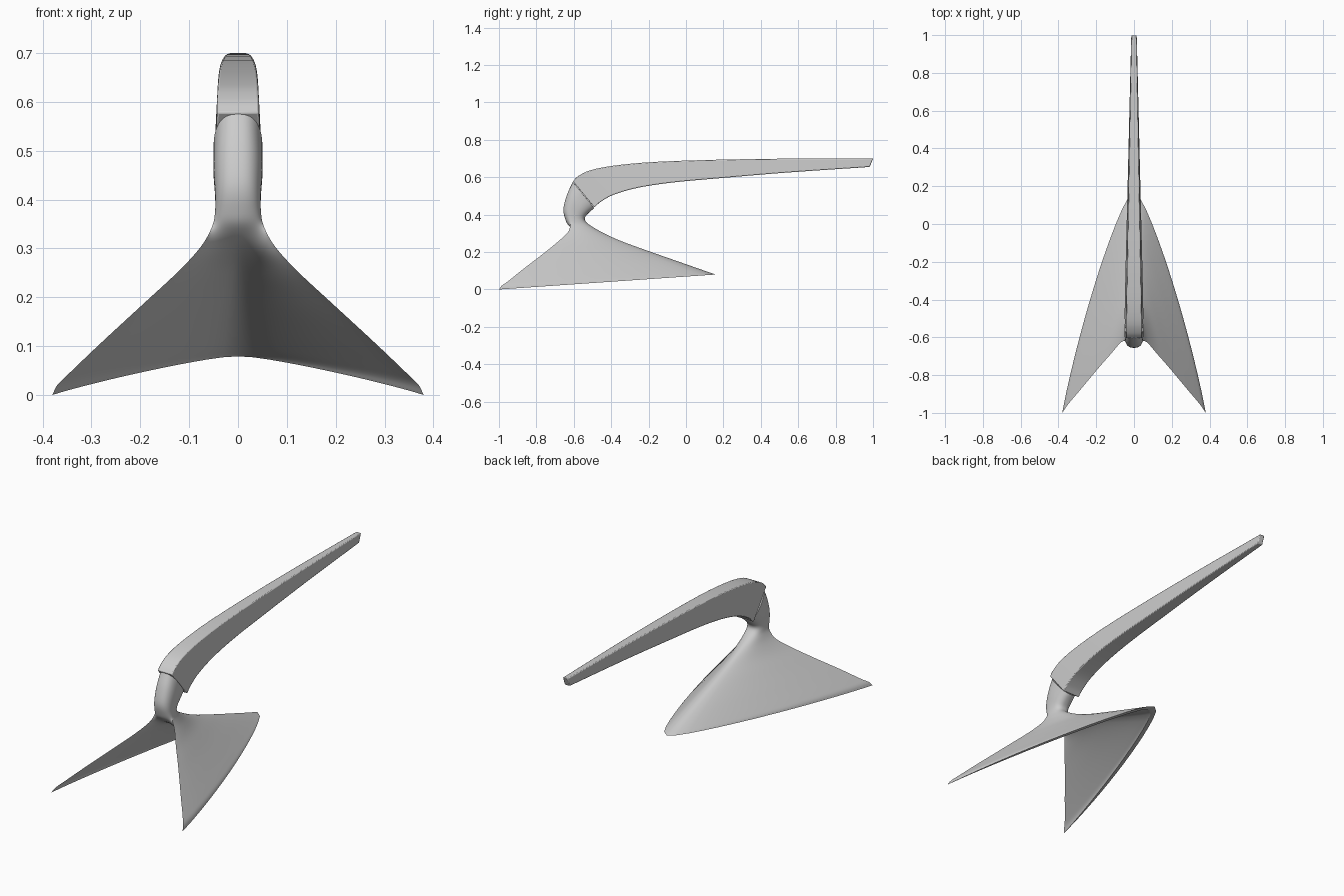
import bpy, bmesh, math

if "Cube" in bpy.data.objects:
    bpy.data.objects.remove(bpy.data.objects["Cube"])


def smooth_keys(keys, steps):
    """Catmull-Rom interpolation through rows of numbers."""
    out = []
    n = len(keys)
    for i in range(n - 1):
        b, c = keys[i], keys[i + 1]
        a = keys[i - 1] if i else [2 * p - q for p, q in zip(b, c)]
        d = keys[i + 2] if i + 2 < n else [2 * q - p for p, q in zip(b, c)]
        for s in range(steps):
            t = s / steps
            out.append([0.5 * (2 * q + (r - p) * t + (2 * p - 5 * q + 4 * r - w) * t ** 2
                               + (3 * q - p - 3 * r + w) * t ** 3)
                        for p, q, r, w in zip(a, b, c, d)])
    out.append(list(keys[-1]))
    return out


def loft(name, rings, cap):
    """Skin a list of closed rings; cap lists the index tuples closing each end."""
    bm = bmesh.new()
    vs = [[bm.verts.new(p) for p in r] for r in rings]
    m = len(rings[0])
    for a, b in zip(vs, vs[1:]):
        for i in range(m):
            j = (i + 1) % m
            bm.faces.new((a[i], a[j], b[j], b[i]))
    for end in (vs[0], vs[-1]):
        for f in cap:
            bm.faces.new([end[i] for i in f])
    bmesh.ops.recalc_face_normals(bm, faces=bm.faces)
    me = bpy.data.meshes.new(name)
    bm.to_mesh(me)
    bm.free()
    ob = bpy.data.objects.new(name, me)
    bpy.context.collection.objects.link(ob)
    return ob


def shade(ob, angle):
    bpy.ops.object.select_all(action='DESELECT')
    ob.select_set(True)
    bpy.context.view_layer.objects.active = ob
    bpy.ops.object.shade_smooth_by_angle(angle=math.radians(angle))


# Base: neck blending into a folded two-winged foot.
# Rows: ridge y,z | wing edge x,y,z | inner fold y,z | roundness outer, inner
base_keys = [
    (-.490, .435, .050, -.548, .505, -.605, .575, 1, 1),
    (-.520, .410, .050, -.580, .455, -.635, .510, 1, 1),
    (-.540, .385, .047, -.600, .410, -.655, .435, 1, 1),
    (-.535, .362, .047, -.610, .375, -.647, .380, .95, .9),
    (-.500, .335, .053, -.618, .345, -.625, .340, .8, .6),
    (-.430, .296, .075, -.632, .305, -.560, .297, .5, .3),
    (-.340, .256, .120, -.685, .255, -.420, .252, .3, .2),
    (-.200, .205, .190, -.765, .190, -.260, .202, .22, .15),
    (-.020, .142, .280, -.873, .107, -.070, .140, .2, .14),
    (.100, .100, .345, -.950, .045, .055, .099, .2, .14),
    (.145, .085, .370, -.985, .020, .105, .084, .2, .14),
    (.160, .080, .380, -1.0, .000, .120, .079, .2, .14),
]
N = 14


def arc_point(u, cy, cz, wx, wy, wz, k):
    a, c = abs(u), .08
    v = (math.hypot(a, c) - c) / (math.hypot(1, c) - c)
    s = math.sin(a * math.pi / 2) ** .8
    e = 1 - max(0, math.cos(a * math.pi / 2)) ** .8
    x = wx * (k * s + (1 - k) * a)
    g = k * e + (1 - k) * v
    return (math.copysign(x, u), cy + (wy - cy) * g, cz + (wz - cz) * g)


rings = []
for by, bz, wx, wy, wz, iy, iz, ko, ki in smooth_keys(base_keys, 5):
    outer = [arc_point(i / N, by, bz, wx, wy, wz, ko) for i in range(-N, N + 1)]
    inner = [arc_point(i / N, iy, iz, wx, wy, wz, ki) for i in range(N - 1, -N, -1)]
    rings.append(outer + inner)
M = 4 * N
cap = [(0, 1, M - 1), (2 * N - 1, 2 * N, 2 * N + 1)]
cap += [(i, i + 1, M - i - 1, M - i) for i in range(1, 2 * N - 1)]
base = loft("base_and_neck", rings, cap)
shade(base, 40)

# Arm: tapering beam. Rows: top y,z | bottom y,z
arm_keys = [
    (-.605, .578, -.490, .438),
    (-.575, .607, -.455, .469),
    (-.515, .636, -.385, .507),
    (-.400, .660, -.260, .543),
    (-.200, .680, -.080, .571),
    (.100, .692, .180, .595),
    (.500, .699, .540, .625),
    (1.0, .700, .982, .655),
]
rings = []
for ty, tz, by, bz in smooth_keys(arm_keys, 5):
    f = (ty + .605) / 1.605
    top = .043 + (.014 - .043) * f
    bot = .050 + (.015 - .050) * f
    rings.append([(-top, ty, tz), (top, ty, tz), (bot, by, bz), (-bot, by, bz)])
arm = loft("arm", rings, [(0, 1, 2, 3)])
bev = arm.modifiers.new("soft_edges", 'BEVEL')
bev.width = .004
bev.segments = 2
bev.limit_method = 'ANGLE'
bev.angle_limit = math.radians(50)
shade(arm, 35)
